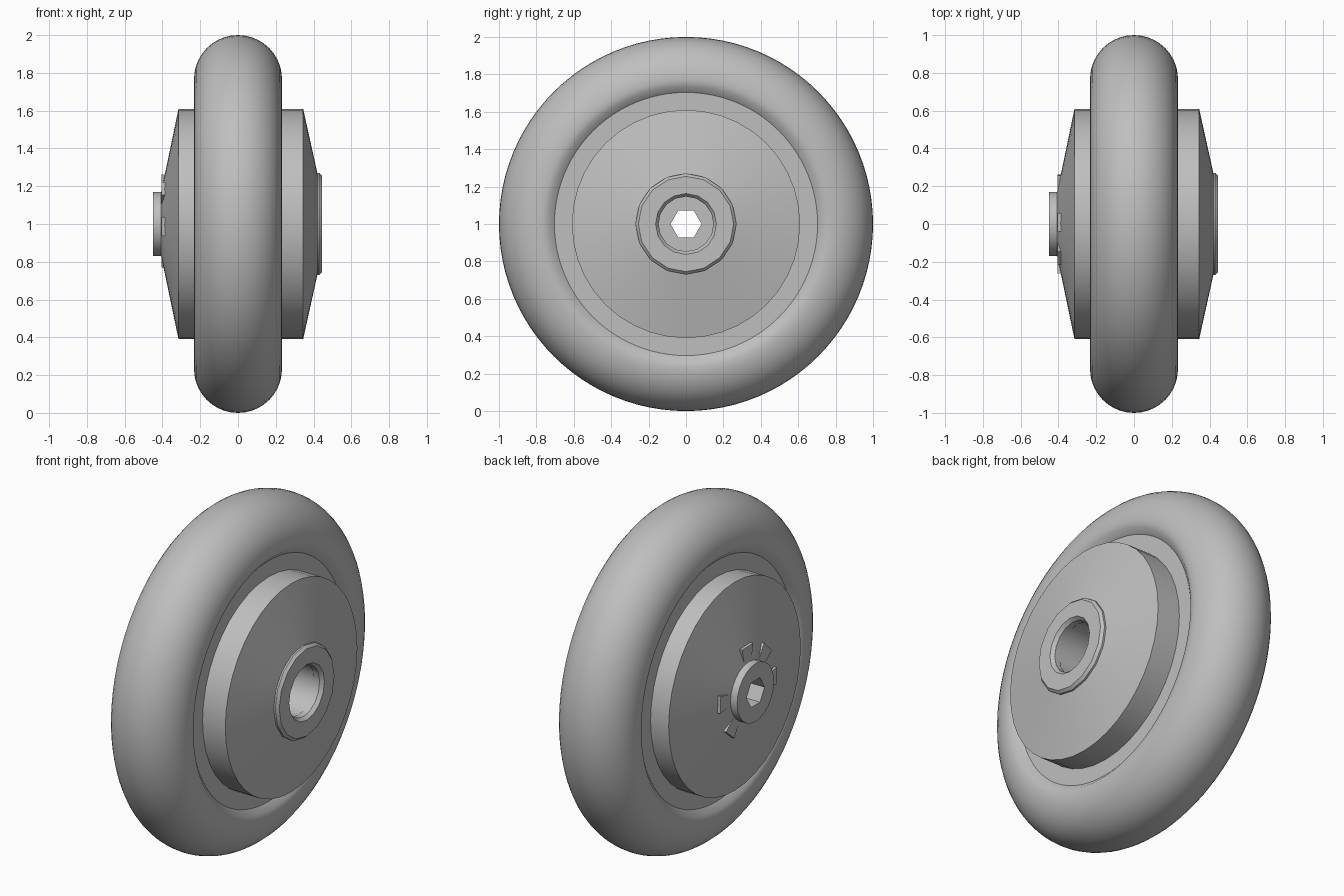
import bpy, bmesh, math

cube = bpy.data.objects.get("Cube")
if cube:
    bpy.data.objects.remove(cube, do_unlink=True)

grey = bpy.data.materials.new("plain_grey")
grey.use_nodes = True
GREY = (0.52, 0.52, 0.52, 1)
grey.diffuse_color = GREY
grey.node_tree.nodes["Principled BSDF"].inputs["Base Color"].default_value = GREY

AXLE_Z = 1.0


def finish(name, bm, angle=35):
    bmesh.ops.recalc_face_normals(bm, faces=bm.faces[:])
    mesh = bpy.data.meshes.new(name)
    bm.to_mesh(mesh)
    bm.free()
    mesh.materials.append(grey)
    obj = bpy.data.objects.new(name, mesh)
    bpy.context.collection.objects.link(obj)
    obj.location.z = AXLE_Z
    bpy.ops.object.select_all(action='DESELECT')
    obj.select_set(True)
    bpy.context.view_layer.objects.active = obj
    bpy.ops.object.shade_smooth_by_angle(angle=math.radians(angle))
    return obj


def lathe(name, profile, segs, hex_points=(), angle=35):
    """Spin a closed (x, radius) profile about the x axis; hex_points become hexagons."""
    bm = bmesh.new()
    rings = []
    for i, (x, r) in enumerate(profile):
        ring = []
        for k in range(segs):
            a = 2 * math.pi * k / segs
            rr = r
            if i in hex_points:
                off = (a + 1e-6) % (math.pi / 3) - math.pi / 6
                rr = r * math.cos(math.pi / 6) / math.cos(off)
            ring.append(bm.verts.new((x, rr * math.cos(a), rr * math.sin(a))))
        rings.append(ring)
    for i, a in enumerate(rings):
        b = rings[(i + 1) % len(rings)]
        for k in range(segs):
            n = (k + 1) % segs
            bm.faces.new((a[k], a[n], b[n], b[k]))
    return finish(name, bm, angle)


# Tyre: round tread, flat-ish sidewalls, bevelled inner lip
arc = [(0.233 * math.cos(math.pi * i / 20), 0.767 + 0.233 * math.sin(math.pi * i / 20))
       for i in range(21)]
tyre = [(0.195, 0.70), (0.226, 0.735)] + arc + [(-0.226, 0.735), (-0.195, 0.70)]
lathe("tyre", tyre, 96, angle=30)

# Rim web filling the gap between tyre and hub
lathe("rim", [(0.198, 0.58), (0.198, 0.712), (-0.198, 0.712), (-0.198, 0.58)], 64)

# Hub drum with conical end faces and an open bore
lathe("hub", [(0.40, 0.15), (0.42, 0.27), (0.345, 0.61), (-0.315, 0.61),
              (-0.39, 0.25), (-0.407, 0.17), (-0.407, 0.15)], 40, angle=10)

# Chamfered collar around the bore
lathe("bore_collar", [(0.40, 0.27), (0.43, 0.27), (0.445, 0.255), (0.445, 0.163),
                      (0.425, 0.147), (0.39, 0.147)], 16, angle=30)

# Boss with a hexagonal hole
lathe("hex_boss", [(-0.45, 0.083), (-0.45, 0.17), (-0.36, 0.17), (-0.36, 0.083)],
      24, hex_points=(0, 3), angle=30)

# Thin flared tabs around the boss; angles run from -y towards +z
for n, deg in enumerate((92, 46, -3, 177, 229)):
    a = math.radians(deg)
    bm = bmesh.new()
    layers = []
    for x in (-0.38, -0.405):
        layer = []
        for r, w in ((0.15, -0.03), (0.26, -0.05), (0.26, 0.05), (0.15, 0.03)):
            u = r * math.cos(a) - w * math.sin(a)
            v = r * math.sin(a) + w * math.cos(a)
            layer.append(bm.verts.new((x, -u, v)))
        layers.append(layer)
    lo, hi = layers
    bm.faces.new(lo)
    bm.faces.new(hi)
    for k in range(4):
        m = (k + 1) % 4
        bm.faces.new((lo[k], lo[m], hi[m], hi[k]))
    finish("boss_tab_%d" % (n + 1), bm)
